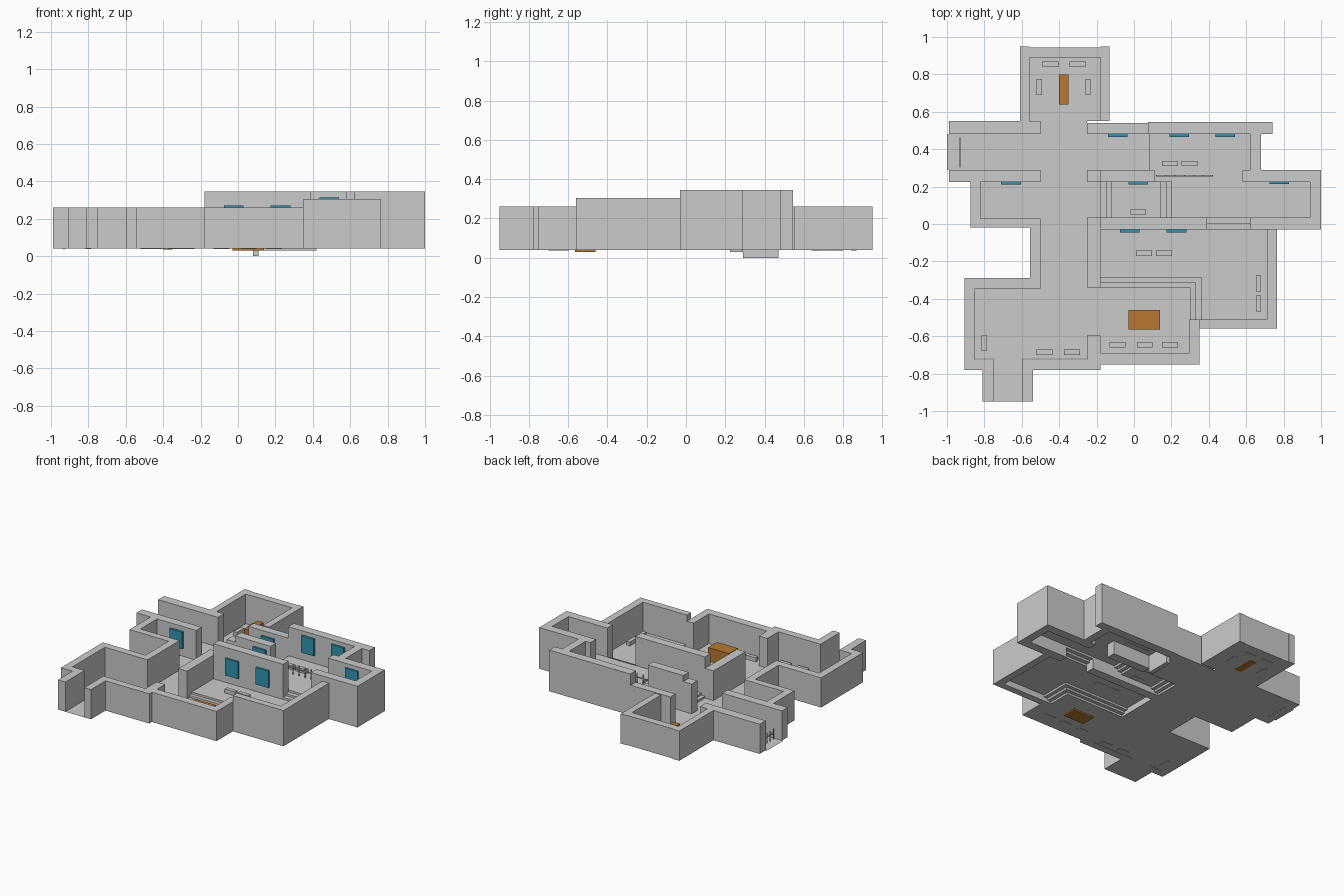
import bpy, bmesh

if "Cube" in bpy.data.objects:
    bpy.data.objects.remove(bpy.data.objects["Cube"])

LOW, MID, HIGH = 0.04, 0.085, 0.13          # floor levels
T_LOW, T_MID, T_HIGH = 0.26, 0.305, 0.345   # wall tops


def material(name, rgb):
    m = bpy.data.materials.new(name)
    m.diffuse_color = (*rgb, 1)
    m.use_nodes = True
    m.node_tree.nodes["Principled BSDF"].inputs["Base Color"].default_value = m.diffuse_color
    return m


BLUE = material("panel_blue", (0.03, 0.30, 0.45))
ORANGE = material("crate_orange", (0.48, 0.19, 0.03))


def finish(name, bm, mat=None):
    me = bpy.data.meshes.new(name)
    bm.to_mesh(me)
    bm.free()
    ob = bpy.data.objects.new(name, me)
    bpy.context.collection.objects.link(ob)
    if mat:
        me.materials.append(mat)
    return ob


def add_box(bm, x0, x1, y0, y1, z0, z1):
    vs = bmesh.ops.create_cube(bm, size=1)["verts"]
    for v in vs:
        v.co = ((x0 + x1) / 2 + v.co.x * (x1 - x0),
                (y0 + y1) / 2 + v.co.y * (y1 - y0),
                (z0 + z1) / 2 + v.co.z * (z1 - z0))


def boxes(name, rects, z0, z1, mat=None):
    bm = bmesh.new()
    for r in rects:
        add_box(bm, *r, z0, z1)
    return finish(name, bm, mat)


def floor(name, rects, z):
    bm = bmesh.new()
    for x0, x1, y0, y1 in rects:
        bm.faces.new([bm.verts.new((x, y, z)) for x, y in
                      ((x0, y0), (x1, y0), (x1, y1), (x0, y1))])
    return finish(name, bm)


def stairs(name, nosing, z0, z1):
    """nosing(d) gives the plan line of the riser at distance d; three risers, two treads."""
    bm = bmesh.new()
    rows = []
    for k in range(3):
        for j in (k, k + 1):
            z = z0 + (z1 - z0) * j / 3
            rows.append([bm.verts.new((x, y, z)) for x, y in nosing(k / 2)])
    for a, b in zip(rows, rows[1:]):
        for i in range(len(a) - 1):
            bm.faces.new((a[i], a[i + 1], b[i + 1], b[i]))
    return finish(name, bm)


def rail(name, p0, p1, z, h, n):
    bm = bmesh.new()
    t = 0.003
    for i in range(n):
        f = i / (n - 1)
        x, y = p0[0] + (p1[0] - p0[0]) * f, p0[1] + (p1[1] - p0[1]) * f
        add_box(bm, x - t, x + t, y - t, y + t, z - 0.004, z + h)
    add_box(bm, p0[0] - t, p1[0] + t, p0[1] - t, p1[1] + t, z + h * 0.55, z + h * 0.65)
    return finish(name, bm)


# Floors on three levels
floor("low_floor", [
    (-.56, -.18, .55, .89), (-.50, -.25, .48, .55), (-1, .08, .29, .48),
    (-.50, -.25, -.34, .29), (-.82, -.50, .03, .225), (-.25, -.18, .035, .225),
    (-.85, -.25, -.72, -.34), (-.25, -.18, -.595, -.34), (-.18, .30, -.69, -.34),
    (-.75, -.595, -.95, -.72)], LOW)
floor("middle_floor", [(-.18, .71, -.285, -.03), (.36, .71, -.51, -.285),
                       (-.12, .14, .035, .225)], MID)
floor("high_floor", [(.20, .94, .035, .225), (.42, .58, .225, .29),
                     (.08, .62, .29, .48)], HIGH)

# Stairs between levels
stairs("west_stairs", lambda d: [(-.18 + .06 * d, .035), (-.18 + .06 * d, .225)], LOW, MID)
stairs("east_stairs", lambda d: [(.14 + .06 * d, .035), (.14 + .06 * d, .225)], MID, HIGH)
stairs("doorway_stairs", lambda d: [(.39, -.03 + .065 * d), (.62, -.03 + .065 * d)], MID, HIGH)
stairs("corner_stairs", lambda d: [(-.18, -.34 + .055 * d), (.30 + .06 * d, -.34 + .055 * d),
                                   (.30 + .06 * d, -.51)], LOW, MID)

# Walls grouped by height
boxes("low_walls", [
    (-.61, -.56, .55, .95), (-.18, -.13, .55, .95), (-.56, -.18, .89, .945),
    (-.99, -.50, .48, .55), (-.25, .075, .48, .54),
    (-.99, -.50, .225, .29), (-.875, -.82, -.02, .225), (-.82, -.50, -.02, .03),
    (-.555, -.50, -.29, -.02), (-.905, -.50, -.345, -.29),
    (-.905, -.85, -.78, -.345), (-.85, -.75, -.78, -.725), (-.81, -.75, -.95, -.78),
    (-.595, -.54, -.95, -.725), (-.54, -.25, -.78, -.725), (-.25, -.18, -.78, -.595),
    (-.18, .35, -.75, -.69), (.295, .35, -.69, -.51),
    (-.25, -.18, -.34, .035), (-.25, -.18, .225, .29)], LOW, T_LOW)
boxes("middle_walls", [(.35, .765, -.56, -.51), (.71, .765, -.51, -.03),
                       (-.18, .11, .225, .29)], LOW, T_MID)
boxes("high_walls", [
    (-.18, .39, -.03, .035), (.62, 1, -.03, .035), (.94, 1, .035, .225),
    (.58, 1, .225, .29), (.62, .68, .29, .48), (.075, .74, .48, .545)], LOW, T_HIGH)

# Ledge supports under the raised hall
boxes("ledge_riser", [(.08, .11, .29, .47)], 0, HIGH)
boxes("rail_plinth", [(.11, .42, .225, .29)], .03, HIGH)

# Railings
rail("hall_rail", (.12, .258), (.42, .258), HIGH, .075, 7)
rail("entrance_rail", (-.93, .305), (-.93, .46), LOW, .075, 5)

# Blue wall panels: left x, back y, floor level
for i, (x, y, z) in enumerate([
        (-.14, .465, LOW), (.19, .465, HIGH), (.435, .465, HIGH),
        (-.71, .21, LOW), (-.03, .21, MID), (.725, .215, HIGH),
        (-.075, -.045, MID), (.175, -.045, MID)]):
    boxes(f"wall_panel_{i}", [(x, x + .105, y, y + .016)], z + .06, z + .185, BLUE)

# Benches: corner x, corner y, floor level, turned
for i, (x, y, z, turned) in enumerate([
        (-.49, .84, LOW, 0), (-.345, .84, LOW, 0), (-.52, .69, LOW, 1), (-.26, .69, LOW, 1),
        (.15, .31, HIGH, 0), (.255, .31, HIGH, 0), (-.02, .05, MID, 0),
        (.01, -.17, MID, 0), (.118, -.17, MID, 0), (.652, -.36, MID, 1), (.652, -.467, MID, 1),
        (-.13, -.66, LOW, 0), (.015, -.66, LOW, 0), (.15, -.66, LOW, 0),
        (-.52, -.70, LOW, 0), (-.375, -.70, LOW, 0), (-.815, -.68, LOW, 1)]):
    w, d = (.028, .085) if turned else (.085, .028)
    boxes(f"bench_{i}", [(x, x + w, y, y + d)], z - .002, z + .03)

# Orange counters
boxes("front_counter", [(-.03, .14, -.565, -.46)], .03, .14, ORANGE)
boxes("back_counter", [(-.40, -.35, .64, .80)], .036, .14, ORANGE)
